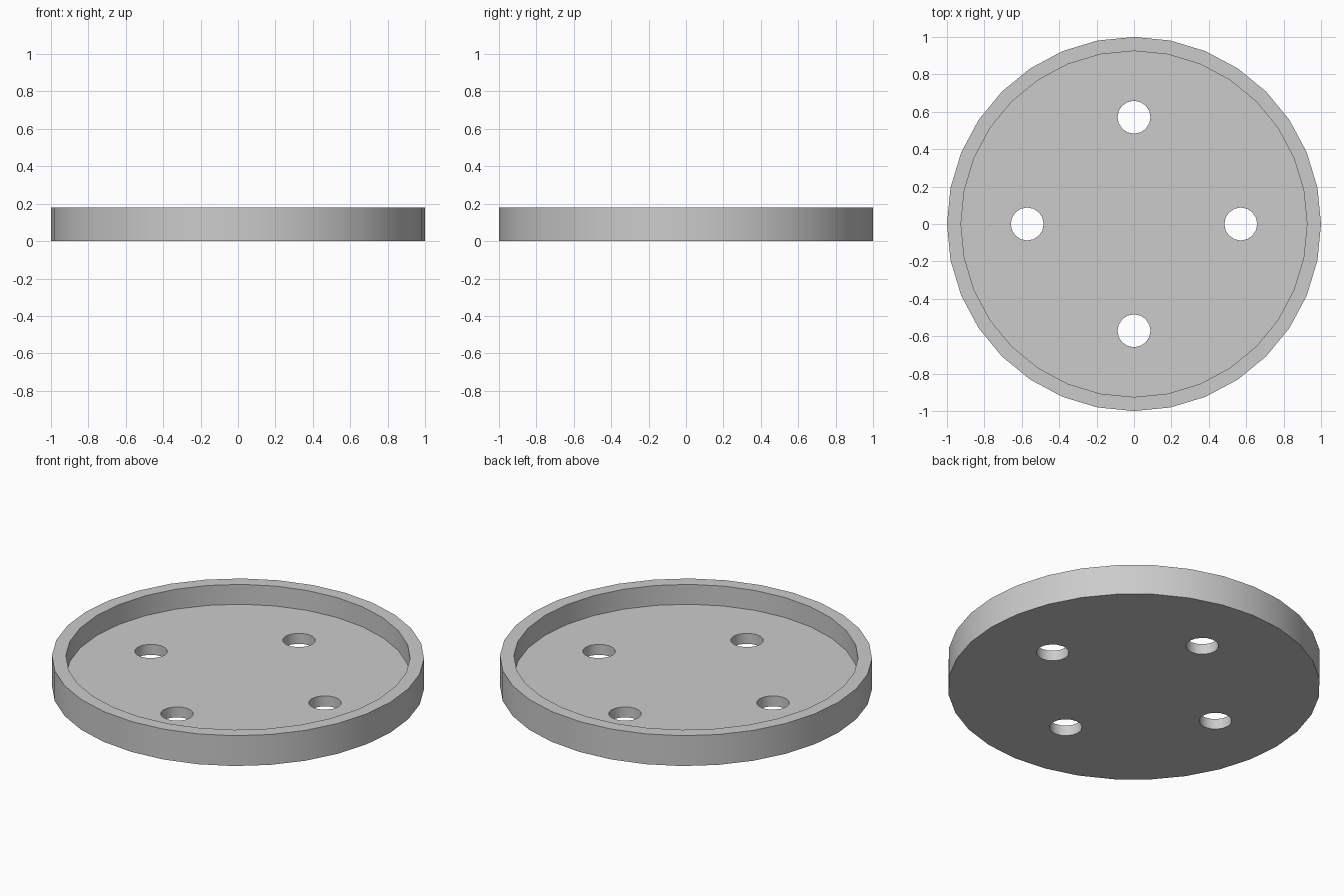
import bpy
import math

RADIUS, HEIGHT = 1.0, 0.18
INNER_RADIUS, FLOOR = 0.925, 0.062
HOLE_RADIUS, HOLE_DISTANCE = 0.088, 0.571

if "Cube" in bpy.data.objects:
    bpy.data.objects.remove(bpy.data.objects["Cube"], do_unlink=True)

grey = bpy.data.materials.new("light grey")
grey.use_nodes = True
grey.diffuse_color = (0.6, 0.6, 0.6, 1)
grey.node_tree.nodes["Principled BSDF"].inputs["Base Color"].default_value = (0.6, 0.6, 0.6, 1)


def cylinder(name, radius, bottom, top, sides, x=0, y=0):
    bpy.ops.mesh.primitive_cylinder_add(
        vertices=sides, radius=radius, depth=top - bottom,
        location=(x, y, (top + bottom) / 2))
    obj = bpy.context.object
    obj.name = name
    obj.data.materials.append(grey)
    return obj


def cut(target, cutter):
    cutter.hide_render = True
    mod = target.modifiers.new("cut", "BOOLEAN")
    mod.operation = "DIFFERENCE"
    mod.solver = "EXACT"
    mod.object = cutter
    bpy.context.view_layer.objects.active = target
    bpy.ops.object.modifier_apply(modifier=mod.name)
    bpy.data.objects.remove(cutter, do_unlink=True)


# Round tray body with a raised rim
tray = cylinder("round_tray", RADIUS, 0, HEIGHT, 32)
cut(tray, cylinder("recess_cutter", INNER_RADIUS, FLOOR, HEIGHT + 0.1, 32))

# Four through holes in the floor
for i in range(4):
    angle = i * math.pi / 2
    cut(tray, cylinder("hole_cutter", HOLE_RADIUS, -0.1, HEIGHT, 16,
                       HOLE_DISTANCE * math.cos(angle),
                       HOLE_DISTANCE * math.sin(angle)))

# Smooth walls with crisp rims
bpy.ops.object.select_all(action="DESELECT")
tray.select_set(True)
bpy.context.view_layer.objects.active = tray
bpy.ops.object.shade_smooth_by_angle(angle=math.radians(30))
